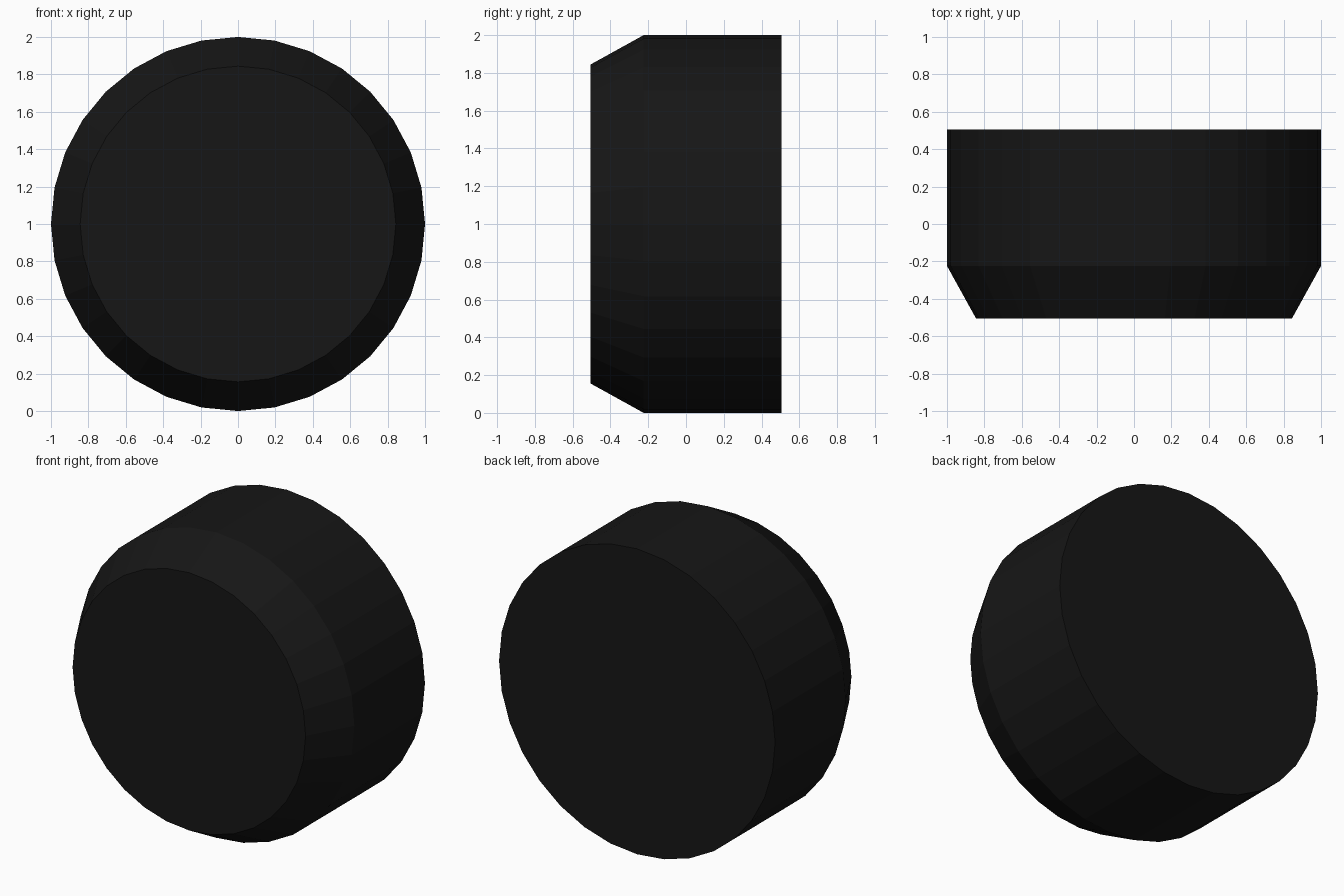
import bpy, bmesh, math

if "Cube" in bpy.data.objects:
    bpy.data.objects.remove(bpy.data.objects["Cube"])

SIDES = 32
# (y, radius) stations from the front face to the back face
PROFILE = [(-0.506, 0.844), (-0.224, 1.0), (0.506, 1.0)]

# Drum body: three rings joined by flat walls
bm = bmesh.new()
rings = []
for y, r in PROFILE:
    rings.append([bm.verts.new((r * math.sin(2 * math.pi * i / SIDES), y,
                                1 + r * math.cos(2 * math.pi * i / SIDES)))
                  for i in range(SIDES)])
for a, b in zip(rings, rings[1:]):
    for i in range(SIDES):
        j = (i + 1) % SIDES
        bm.faces.new((a[i], a[j], b[j], b[i]))

# End caps
bm.faces.new(rings[0])
bm.faces.new(rings[-1])
bmesh.ops.recalc_face_normals(bm, faces=bm.faces)

mesh = bpy.data.meshes.new("chamfered_drum")
bm.to_mesh(mesh)
bm.free()
drum = bpy.data.objects.new("chamfered_drum", mesh)
bpy.context.collection.objects.link(drum)

# Near-black finish
black = bpy.data.materials.new("black")
black.diffuse_color = (0.008, 0.008, 0.008, 1)
black.use_nodes = True
black.node_tree.nodes["Principled BSDF"].inputs["Base Color"].default_value = black.diffuse_color
mesh.materials.append(black)
